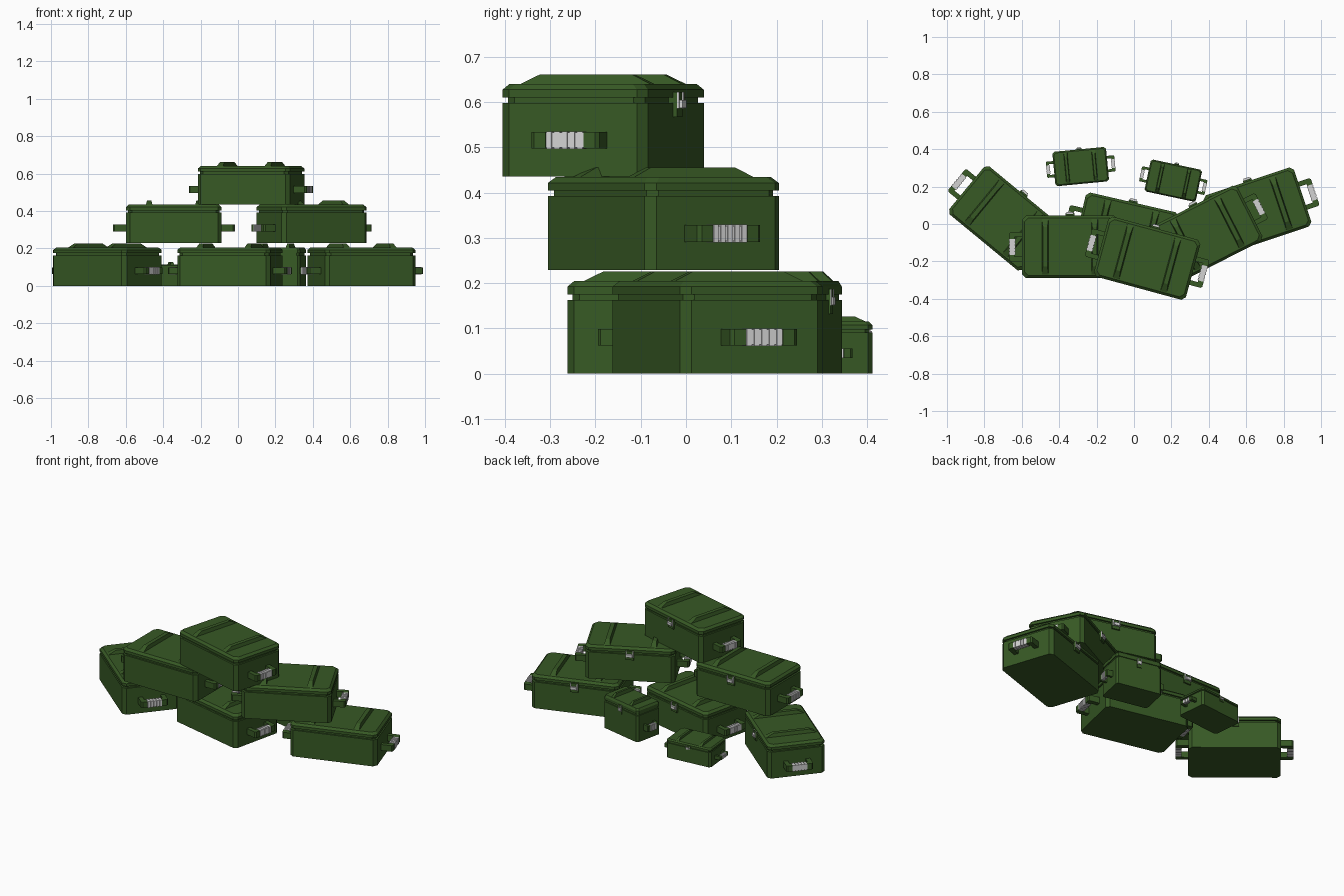
import bpy, bmesh, math
from mathutils import Matrix, Vector

if "Cube" in bpy.data.objects:
    bpy.data.objects.remove(bpy.data.objects["Cube"])

L, W, C = 0.51, 0.333, 0.02      # case length, width, corner chamfer


def material(name, rgb):
    m = bpy.data.materials.new(name)
    m.diffuse_color = (*rgb, 1)
    m.use_nodes = True
    m.node_tree.nodes["Principled BSDF"].inputs["Base Color"].default_value = m.diffuse_color
    return m


GREEN = material("olive green", (0.038, 0.100, 0.018))
SILVER = material("light grey", (0.65, 0.65, 0.65))


def ring(bm, z, inset):
    """Chamfered rectangle at height z."""
    a, b, c = L / 2 - inset, W / 2 - inset, C
    pts = [(a, c - b), (a, b - c), (a - c, b), (c - a, b),
           (-a, b - c), (-a, c - b), (c - a, -b), (a - c, -b)]
    return [bm.verts.new((x, y, z)) for x, y in pts]


def box(bm, x0, x1, y0, y1, z0, z1):
    m = Matrix.Translation(((x0 + x1) / 2, (y0 + y1) / 2, (z0 + z1) / 2))
    m = m @ Matrix.Diagonal((x1 - x0, y1 - y0, z1 - z0, 1))
    bmesh.ops.create_cube(bm, size=1, matrix=m)


def extrude_profile(bm, pts, offset):
    """Solid made by sweeping a closed outline along an offset."""
    off = Vector(offset)
    a = [bm.verts.new(p) for p in pts]
    b = [bm.verts.new(Vector(p) + off) for p in pts]
    n = len(pts)
    bm.faces.new(a)
    bm.faces.new(b[::-1])
    for i in range(n):
        bm.faces.new((a[i], b[i], b[(i + 1) % n], a[(i + 1) % n]))


def finish(bm, name, mat):
    bmesh.ops.recalc_face_normals(bm, faces=bm.faces)
    me = bpy.data.meshes.new(name)
    bm.to_mesh(me)
    bm.free()
    me.materials.append(mat)
    return me


# Shell: body, seam groove and bevelled lid as one loft
def shell():
    bm = bmesh.new()
    rings = [ring(bm, z, i) for z, i in
             [(0, 0), (.163, 0), (.163, .010), (.175, .010),
              (.175, 0), (.192, 0), (.205, .013)]]
    for r, s in zip(rings, rings[1:]):
        for i in range(8):
            j = (i + 1) % 8
            bm.faces.new((r[i], r[j], s[j], s[i]))
    bm.faces.new(rings[0][::-1])
    bm.faces.new(rings[-1])
    return finish(bm, "case_shell", GREEN)


# Two raised ribs across the lid, with sloped ends and sides
def ribs():
    bm = bmesh.new()
    for s in (-1, 1):
        x = s * 0.132
        lo = [bm.verts.new((x + dx * .018, dy * .152, .203))
              for dx, dy in ((-1, -1), (1, -1), (1, 1), (-1, 1))]
        hi = [bm.verts.new((x + dx * .012, dy * .105, .226))
              for dx, dy in ((-1, -1), (1, -1), (1, 1), (-1, 1))]
        bm.faces.new(lo)
        bm.faces.new(hi)
        for i in range(4):
            j = (i + 1) % 4
            bm.faces.new((lo[i], lo[j], hi[j], hi[i]))
    return finish(bm, "lid_ribs", GREEN)


# L-shaped handle brackets, two on each short end
def brackets():
    bm = bmesh.new()
    x0, x1 = L / 2 - .003, L / 2 + .070
    for sx in (-1, 1):
        for sy in (-1, 1):
            outline = [(x0, .078), (x1 - .008, .078), (x1, .070), (x1, .043),
                       (x1 - .03, .043), (x1 - .03, .052), (x0, .052)]
            extrude_profile(bm, [(sx * x, sy * y, .062) for x, y in outline],
                            (0, 0, .037))
    return finish(bm, "handle_brackets", GREEN)


# Ribbed grips between the brackets
def grips():
    bm = bmesh.new()
    a, b = L / 2 + .036, L / 2 + .071
    for s in (-1, 1):
        xs = sorted((s * a, s * b))
        box(bm, xs[0] + .003, xs[1] - .003, -.044, .044, .064, .097)
        for k in range(5):
            y = (k - 2) * .0175
            box(bm, *xs, y - .006, y + .006, .061, .100)
    return finish(bm, "handle_grips", SILVER)


# Latch on the back long side
def latch_plate():
    bm = bmesh.new()
    y = W / 2
    box(bm, -.024, .024, y - .012, y + .009, .132, .187)
    return finish(bm, "latch_plate", GREEN)


def latch_buckle():
    bm = bmesh.new()
    y = W / 2
    box(bm, -.017, .017, y, y + .020, .152, .169)
    for s in (-1, 1):
        box(bm, s * .020 - .003, s * .020 + .003, y, y + .013, .150, .187)
    return finish(bm, "latch_buckle", SILVER)


parts = [shell(), ribs(), brackets(), grips(), latch_plate(), latch_buckle()]

# name, x, y, z, turn in degrees, scale
cases = [
    ("bottom_left", -.698, .030, 0, -39.5, (1, 1, 1)),
    ("bottom_middle", -.043, -.047, 0, -13, (1, 1, 1)),
    ("bottom_right", .660, .070, 0, 18.5, (1, 1, 1)),
    ("middle_left", -.343, -.122, .229, 0, (1, 1, 1)),
    ("middle_right", .393, -.050, .229, 27, (1, 1, 1)),
    ("top", .070, -.183, .435, -15.2, (1, 1, 1)),
    ("small_flat", -.285, .307, 0, 5.5, (.565, .555, .56)),
    ("small_tall", .210, .232, 0, -12, (.55, .525, 1)),
]
for name, x, y, z, deg, sc in cases:
    mat = (Matrix.Translation((x, y, z))
           @ Matrix.Rotation(math.radians(deg), 4, 'Z')
           @ Matrix.Diagonal((*sc, 1)))
    for me in parts:
        ob = bpy.data.objects.new(f"{name}_{me.name}", me)
        ob.matrix_world = mat
        bpy.context.collection.objects.link(ob)
